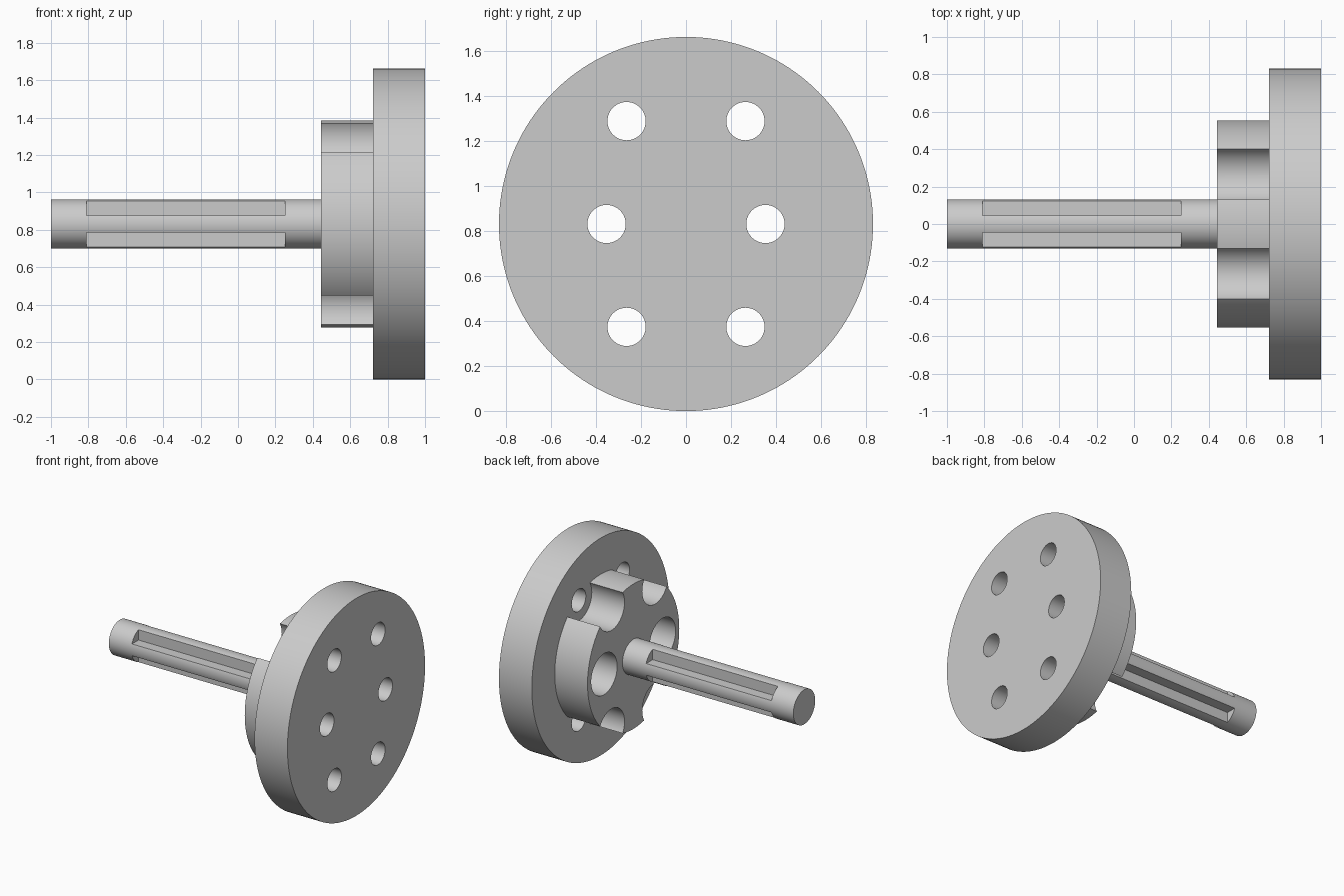
import bpy, bmesh
from math import pi
from mathutils import Matrix, Vector

if "Cube" in bpy.data.objects:
    bpy.data.objects.remove(bpy.data.objects["Cube"], do_unlink=True)

CENTRE_Z = 0.831
HOLES = [(0.353, 0), (-0.353, 0)] + [(sy * 0.264, sz * 0.457) for sy in (1, -1) for sz in (1, -1)]

steel = bpy.data.materials.new("steel grey")
steel.use_nodes = True
steel.diffuse_color = (0.6, 0.6, 0.6, 1)
steel.node_tree.nodes["Principled BSDF"].inputs["Base Color"].default_value = (0.6, 0.6, 0.6, 1)


def add_rod(bm, x0, x1, radius, y=0, z=0, sides=96):
    """Cylinder lying along x, placed relative to the shaft axis."""
    place = Matrix.Translation(((x0 + x1) / 2, y, CENTRE_Z + z)) @ Matrix.Rotation(pi / 2, 4, "Y")
    bmesh.ops.create_cone(bm, cap_ends=True, segments=sides, radius1=radius, radius2=radius,
                          depth=x1 - x0, matrix=place)


def make_object(name, bm):
    mesh = bpy.data.meshes.new(name)
    bm.to_mesh(mesh)
    bm.free()
    mesh.materials.append(steel)
    obj = bpy.data.objects.new(name, mesh)
    bpy.context.collection.objects.link(obj)
    return obj


def make_part(name, x0, x1, radius, sides, cutter_bm):
    """Cylinder with every cutter solid removed from it."""
    bm = bmesh.new()
    add_rod(bm, x0, x1, radius, sides=sides)
    part = make_object(name, bm)
    cutter = make_object(name + "_cutter", cutter_bm)
    cutter.hide_render = True
    cut = part.modifiers.new("cut", "BOOLEAN")
    cut.operation, cut.solver, cut.object = "DIFFERENCE", "EXACT", cutter
    bpy.ops.object.select_all(action="DESELECT")
    part.select_set(True)
    bpy.context.view_layer.objects.active = part
    bpy.ops.object.modifier_apply(modifier=cut.name)
    bpy.data.objects.remove(cutter, do_unlink=True)
    bpy.ops.object.shade_smooth_by_angle()
    return part


# Flange disc with six through holes
bolt_holes = bmesh.new()
for y, z in HOLES:
    add_rod(bolt_holes, 0.6, 1.1, 0.085, y, z, 48)
make_part("flange", 0.722, 1.0, 0.831, 160, bolt_holes)

# Hub with wide clearance bores; the outer four break through its rim
bores = bmesh.new()
for y, z in HOLES:
    add_rod(bores, 0.3, 0.85, 0.157, y, z, 64)
make_part("hub", 0.445, 0.722, 0.554, 128, bores)

# Shaft with four square-cornered grooves
grooves = bmesh.new()
for sy in (1, -1):
    for sz in (1, -1):
        inner, size = 0.045, 0.2
        middle = inner + size / 2
        place = Matrix.LocRotScale(Vector((-0.28, sy * middle, CENTRE_Z + sz * middle)), None,
                                   Vector((1.06, size, size)))
        bmesh.ops.create_cube(grooves, size=1, matrix=place)
make_part("shaft", -1.0, 0.446, 0.132, 96, grooves)
